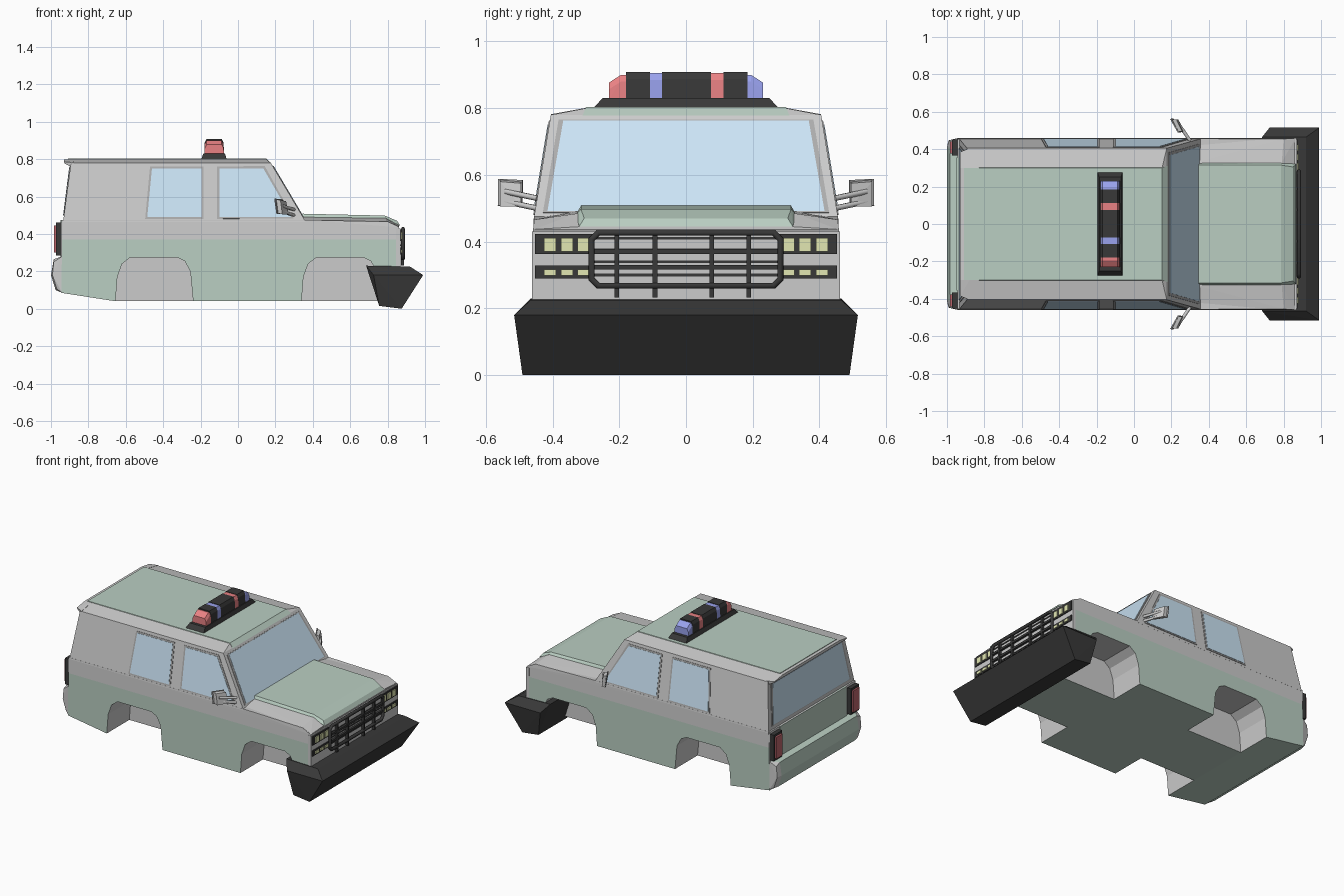
import bpy, bmesh, math
from mathutils import Vector

if "Cube" in bpy.data.objects:
    bpy.data.objects.remove(bpy.data.objects["Cube"])


def material(name, r, g, b):
    m = bpy.data.materials.new(name)
    m.diffuse_color = (r, g, b, 1)
    m.use_nodes = True
    m.node_tree.nodes["Principled BSDF"].inputs["Base Color"].default_value = m.diffuse_color
    return m


GREEN = material("green", 0.49, 0.62, 0.54)
BLACK = material("black", 0.04, 0.04, 0.04)
GLASS = material("glass", 0.60, 0.78, 0.92)
RED = material("red", 0.82, 0.22, 0.23)
DARKRED = material("dark_red", 0.50, 0.13, 0.15)
BLUE = material("blue", 0.32, 0.36, 0.85)
YELLOW = material("yellow", 0.76, 0.80, 0.45)
TRIM = material("trim", 0.42, 0.42, 0.42)
BOTH = (-1, 1)


def finish(name, bm, mat):
    me = bpy.data.meshes.new(name)
    bm.to_mesh(me)
    bm.free()
    if mat:
        me.materials.append(mat)
    ob = bpy.data.objects.new(name, me)
    bpy.context.collection.objects.link(ob)
    return ob


def hull(name, pts, mat=None):
    """Convex solid around the points, with flat faces merged."""
    bm = bmesh.new()
    for p in pts:
        bm.verts.new(p)
    res = bmesh.ops.convex_hull(bm, input=bm.verts[:])
    loose = [v for v in bm.verts if not v.link_faces]
    bmesh.ops.delete(bm, geom=loose, context='VERTS')
    bmesh.ops.dissolve_limit(bm, angle_limit=0.01, verts=bm.verts[:], edges=bm.edges[:])
    bmesh.ops.recalc_face_normals(bm, faces=bm.faces[:])
    return finish(name, bm, mat)


def sym(name, half, mat=None):
    """Convex solid from points mirrored over y = 0."""
    return hull(name, [(x, s * y, z) for x, y, z in half for s in BOTH], mat)


def box(name, xs, ys, zs, mat=None):
    return hull(name, [(x, y, z) for x in xs for y in ys for z in zs], mat)


def prism(name, pts, y0, y1, mat=None, cap1=True, skip=(), flip=False):
    """Side profile (x, z) extruded from y0 to y1; y0 is always capped."""
    bm = bmesh.new()
    a = [bm.verts.new((x, y0, z)) for x, z in pts]
    b = [bm.verts.new((x, y1, z)) for x, z in pts]
    n = len(pts)
    bm.faces.new(a)
    if cap1:
        bm.faces.new(b)
    for i in range(n):
        if i not in skip:
            j = (i + 1) % n
            bm.faces.new((a[i], a[j], b[j], b[i]))
    bmesh.ops.recalc_face_normals(bm, faces=bm.faces[:])
    if flip:
        bmesh.ops.reverse_faces(bm, faces=bm.faces[:])
    return finish(name, bm, mat)


def window(name, corners):
    """Glass pane with a thin trim frame around it."""
    c = [Vector(p) for p in corners]
    mid = sum(c, Vector()) / len(c)
    n = (c[1] - c[0]).cross(c[2] - c[0]).normalized()
    hull(name + "_glass", [p + n * d for p in c for d in (-0.005, 0.005)], GLASS)
    big = [p + (p - mid).normalized() * 0.015 for p in c]
    hull(name + "_frame", [p + n * d for p in big for d in (-0.003, 0.003)], TRIM)


def tube(name, pts, r, mat=None, cyclic=False):
    cu = bpy.data.curves.new(name, 'CURVE')
    cu.dimensions = '3D'
    cu.bevel_depth = r
    cu.bevel_resolution = 1
    cu.use_fill_caps = True
    sp = cu.splines.new('POLY')
    sp.points.add(len(pts) - 1)
    for q, p in zip(sp.points, pts):
        q.co = (*p, 1)
    sp.use_cyclic_u = cyclic
    if mat:
        cu.materials.append(mat)
    ob = bpy.data.objects.new(name, cu)
    bpy.context.collection.objects.link(ob)
    return ob


# Lower body with wheel arches cut into the flanks
arch = [(0, .04), (.01, .17), (.035, .24), (.08, .275), (.33, .275), (.37, .255), (.40, .20), (.415, .04)]
arches = [[(x0 + x, z) for x, z in arch] for x0 in (-.655, .34)]
ends = [(.86, .04), (.86, .37), (-.94, .37), (-.945, .085)]
outline = arches[0] + arches[1] + ends
n = len(arch)
arch_edges = set(range(n - 1)) | set(range(n, 2 * n - 1))
prism("floor_body", [(-.655, .04)] + ends, -.219, .219, GREEN)
for s in BOTH:
    prism("lower_flank", outline, s * .46, s * .219, GREEN, cap1=False, skip=arch_edges)
    for a in arches:
        prism("wheel_well", a, s * .22, s * .46, cap1=False, skip={n - 1}, flip=True)

# Grey belt, hood shoulders and nose
sym("belt_body", [(-.94, .46, .37), (-.935, .456, .475), (.36, .456, .475), (.80, .455, .465),
                  (.862, .458, .435), (.862, .46, .37)])
sym("hood_shoulder", [(.34, .455, .47), (.34, .33, .49), (.79, .33, .484), (.80, .455, .466),
                      (.862, .455, .437), (.34, .455, .43), (.862, .32, .445)])
box("nose", (.845, .868), (-.461, .461), (.18, .43))
sym("hood", [(.345, .315, .508), (.345, .33, .48), (.785, .315, .498), (.785, .33, .48),
             (.85, .305, .470), (.866, .32, .446), (.80, .32, .44)], GREEN)

# Cabin, roof and rear lip
sym("cabin", [(-.935, .457, .465), (.362, .457, .465), (-.893, .405, .78), (.175, .405, .78),
              (-.89, .30, .80), (.15, .30, .80)])
sym("roof", [(-.91, .30, .803), (.15, .30, .803), (-.91, .30, .785), (.178, .31, .778)], GREEN)
sym("rear_lip", [(-.93, .385, .785), (-.93, .30, .798), (-.925, .385, .775), (-.88, .405, .782),
                 (-.88, .30, .801), (-.885, .40, .755)])


# Windows
def wall(x, z, s):
    return (x, s * (.457 - .165 * (z - .465)), z)


for s in BOTH:
    window("rear_side_window", [wall(x, z, s) for x, z in
                                ((-.46, .75), (-.195, .75), (-.195, .49), (-.485, .49))])
    window("front_side_window", [wall(x, z, s) for x, z in
                                 ((-.10, .75), (.135, .75), (.285, .49), (-.10, .49))])
window("windshield", [(.347, -.415, .49), (.347, .415, .49), (.187, .368, .76), (.187, -.368, .76)])
window("tailgate_window", [(-.930, -.405, .50), (-.930, .405, .50), (-.898, .365, .755), (-.898, -.365, .755)])

# Tailgate, bumper and tail lights
box("tailgate", (-.948, -.93), (-.355, .355), (.26, .475), GREEN)
box("rear_panel", (-.944, -.93), (-.455, .455), (.26, .475))
bumper = [(-.94, .46, .28), (-.985, .41, .265), (-1.0, .41, .18), (-.975, .41, .10), (-.94, .46, .085)]
sym("rear_bumper", [(x, .41, z) for x, y, z in bumper] + [(-.94, .455, .275), (-.94, .455, .09)], GREEN)
for s in BOTH:
    hull("bumper_corner", [(x, s * y, z) for x, y, z in bumper] +
         [(-.985, s * .447, .25), (-.992, s * .447, .18), (-.968, s * .447, .105), (-.94, s * .38, .2)])
    box("tail_light_housing", (-.972, -.93), (s * .365, s * .453), (.285, .46), BLACK)
    box("tail_light", (-.984, -.96), (s * .378, s * .442), (.30, .445), DARKRED)

# Headlights
for s in BOTH:
    for z0, z1 in ((.363, .423), (.29, .328)):
        box("headlight_panel", (.86, .873), (s * .28, s * .452), (z0, z1), BLACK)
        for y in (.307, .357, .408):
            box("headlight", (.865, .879), (s * (y - .018), s * (y + .018)), (z0 + .008, z1 - .012), YELLOW)

# Grille slats and guard
for z in (.41, .375, .34, .30):
    box("grille_slat", (.86, .872), (-.28, .28), (z - .004, z + .004), BLACK)
gy, gz0, gz1, c = .283, .268, .427, .02
loop = [(-gy, gz0 + c), (-gy, gz1 - c), (-gy + c, gz1), (gy - c, gz1),
        (gy, gz1 - c), (gy, gz0 + c), (gy - c, gz0), (-gy + c, gz0)]
tube("grille_guard", [(.882, y, z) for y, z in loop], .011, BLACK, True)
for y in (-.208, -.093, .077, .188):
    box("guard_upright", (.872, .888), (y - .007, y + .007), (.232, .43), BLACK)
for z in (.37, .323):
    box("guard_crossbar", (.872, .886), (-.285, .285), (z - .007, z + .007), BLACK)

# Heavy front bumper
sym("ram_bumper", [(.685, .465, .23), (.92, .465, .225), (.725, .515, .18), (.99, .515, .18),
                   (.755, .49, .015), (.875, .49, 0)], BLACK)

# Roof light bar
sym("light_bar_base", [(x, .28, .798) for x in (-.197, -.06)] + [(x, .25, .83) for x in (-.185, -.07)], BLACK)


def bar_block(name, ya, yb, mat, ztop_a=.905, ztop_b=.905):
    pts = []
    for y, zt in ((ya, ztop_a), (yb, ztop_b)):
        pts += [(x, y, .828) for x in (-.18, -.075)] + [(x, y, zt - .02) for x in (-.178, -.077)]
        pts += [(x, y, zt) for x in (-.168, -.087)]
    return hull(name, pts, mat)


for ya, yb in ((-.18, -.108), (-.072, .075), (.112, .185)):
    bar_block("light_bar_body", ya, yb, BLACK, .908, .908)
bar_block("inner_lamp_blue", -.108, -.072, BLUE)
bar_block("inner_lamp_red", .075, .112, RED)
bar_block("end_lamp_red", -.23, -.195, RED, .877, .90)
bar_block("end_lamp_red", -.195, -.18, RED, .90, .90)
bar_block("end_lamp_blue", .23, .195, BLUE, .877, .90)
bar_block("end_lamp_blue", .195, .185, BLUE, .90, .90)

# Side mirrors on twin arms
for s in BOTH:
    hull("mirror_head", [(x + dx, s * y, z + dz) for x, y, z in
                         ((.215, .558, .51), (.205, .558, .585), (.25, .495, .51), (.235, .495, .58))
                         for dx, dz in ((0, 0), (.022, -.005))], None)
    window("mirror", [(.212, s * .553, .518), (.203, s * .553, .578), (.233, s * .50, .574), (.246, s * .50, .518)])
    for z in (.50, .53):
        tube("mirror_arm", [(.30, s * .445, z), (.235, s * .54, z + .02)], .009)
